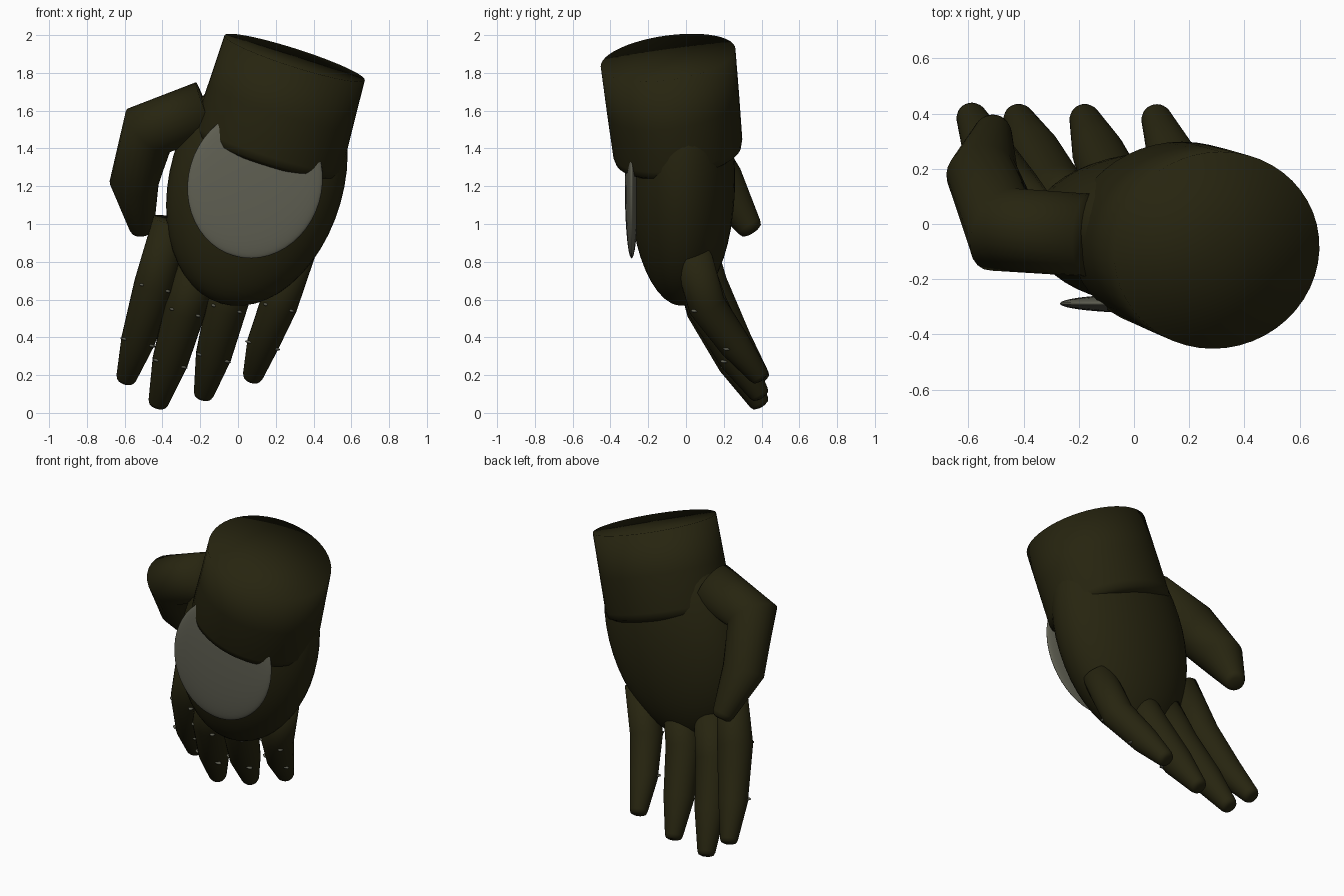
import bpy, bmesh, math
from mathutils import Vector, Matrix

cube = bpy.data.objects.get("Cube")
if cube:
    bpy.data.objects.remove(cube)


def material(name, color):
    m = bpy.data.materials.new(name)
    m.use_nodes = True
    m.diffuse_color = color
    m.node_tree.nodes["Principled BSDF"].inputs["Base Color"].default_value = color
    return m


OLIVE = material("dark olive fabric", (0.020, 0.018, 0.005, 1))
GREY = material("grey plate", (0.115, 0.115, 0.085, 1))


def add_object(name, bm, mat):
    bmesh.ops.recalc_face_normals(bm, faces=bm.faces)
    for f in bm.faces:
        f.smooth = True
    mesh = bpy.data.meshes.new(name)
    bm.to_mesh(mesh)
    bm.free()
    mesh.materials.append(mat)
    ob = bpy.data.objects.new(name, mesh)
    bpy.context.collection.objects.link(ob)
    return ob


def loft(name, rings, mat, sides=32):
    """Skin a row of ellipses given as (centre, normal, side radius, depth radius)."""
    bm = bmesh.new()
    loops = []
    for centre, normal, rx, ry in rings:
        n = Vector(normal).normalized()
        y = Vector((0, 1, 0))
        v = (y - n * y.dot(n)).normalized()
        u = v.cross(n)
        angles = [2 * math.pi * i / sides for i in range(sides)]
        loops.append([bm.verts.new(Vector(centre) + u * rx * math.cos(a) + v * ry * math.sin(a))
                      for a in angles])
    for a, b in zip(loops, loops[1:]):
        for i in range(sides):
            j = (i + 1) % sides
            bm.faces.new((a[i], a[j], b[j], b[i]))
    caps = [bm.faces.new(loops[0]), bm.faces.new(loops[-1])]
    bmesh.ops.poke(bm, faces=caps)
    return add_object(name, bm, mat)


def limb(name, points):
    """Tapered tube through (x, y, z, radius) points with a slightly rounded tip."""
    pos = [Vector(p[:3]) for p in points]
    dirs = [(b - a).normalized() for a, b in zip(pos, pos[1:])]
    tangents = [dirs[0]] + [(a + b).normalized() for a, b in zip(dirs, dirs[1:])] + [dirs[-1]]
    rings = [(p, t, q[3], q[3]) for p, t, q in zip(pos, tangents, points)]
    end, r = pos[-1], points[-1][3]
    rings.append((end + dirs[-1] * r * 0.35, dirs[-1], r * 0.85, r * 0.85))
    rings.append((end + dirs[-1] * r * 0.5, dirs[-1], r * 0.5, r * 0.5))
    return loft(name, rings, OLIVE, 24)


def ellipsoid(name, centre, radii, tilt, mat, segments=48):
    bm = bmesh.new()
    bmesh.ops.create_uvsphere(bm, u_segments=segments, v_segments=segments // 2, radius=1)
    bm.transform(Matrix.Translation(centre) @ Matrix.Rotation(tilt, 4, 'Y')
                 @ Matrix.Diagonal((*radii, 1)))
    return add_object(name, bm, mat)


# Palm and the plate on the back of the hand
ellipsoid("palm", (0.10, -0.02, 1.235), (0.46, 0.28, 0.683), 0.28, OLIVE)
ellipsoid("hand_plate", (0.09, -0.288, 1.215), (0.355, 0.036, 0.4), 0.28, GREY)

# Cuff, wider at the wrist opening with a rounded lower lip
axis = Vector((0.32, -0.14, 1)).normalized()
top, low = Vector((0.30, -0.095, 1.88)), Vector((0.15, -0.04, 1.37))
loft("cuff", [
    (top, axis, 0.39, 0.36),
    (top.lerp(low, 0.5), axis, 0.40, 0.353),
    (top.lerp(low, 0.93), axis, 0.41, 0.345),
    (low, axis, 0.40, 0.335),
    (low - axis * 0.02, axis, 0.37, 0.30),
], OLIVE, 48)

# Thumb
limb("thumb", [(-0.17, -0.04, 1.61, 0.15), (-0.475, -0.02, 1.495, 0.16),
               (-0.55, 0.18, 1.22, 0.13), (-0.51, 0.335, 0.985, 0.068)])

# Fingers, from knuckle to tip
FINGERS = {
    "index": [(-0.36, 0.03, 1.02, 0.09), (-0.44, 0.11, 0.68, 0.11),
              (-0.53, 0.26, 0.38, 0.09), (-0.59, 0.39, 0.19, 0.055)],
    "middle": [(-0.20, 0.03, 0.82, 0.10), (-0.28, 0.11, 0.55, 0.11),
               (-0.36, 0.26, 0.27, 0.095), (-0.42, 0.385, 0.06, 0.055)],
    "ring": [(0.03, 0.03, 0.82, 0.10), (-0.06, 0.11, 0.57, 0.11),
             (-0.13, 0.26, 0.30, 0.095), (-0.18, 0.385, 0.105, 0.055)],
    "little": [(0.31, 0.03, 0.85, 0.10), (0.215, 0.11, 0.57, 0.10),
               (0.13, 0.26, 0.36, 0.085), (0.08, 0.385, 0.20, 0.055)],
}
for name, pts in FINGERS.items():
    limb(name + "_finger", pts)
    # Small studs in pairs over the two finger joints
    for joint, size in ((1, 0.014), (2, 0.026)):
        x, y, z, r = pts[joint]
        for side in (-1, 1):
            off = 0.068 * side
            depth = math.sqrt(r * r - off * off)
            ellipsoid(f"{name}_stud_{joint}_{'left' if side > 0 else 'right'}",
                      (x + off, y - depth * 0.88, z - depth * 0.45 + 0.02 - off * 0.25),
                      (size, 0.02, 0.008), 0.25, GREY, 12)
